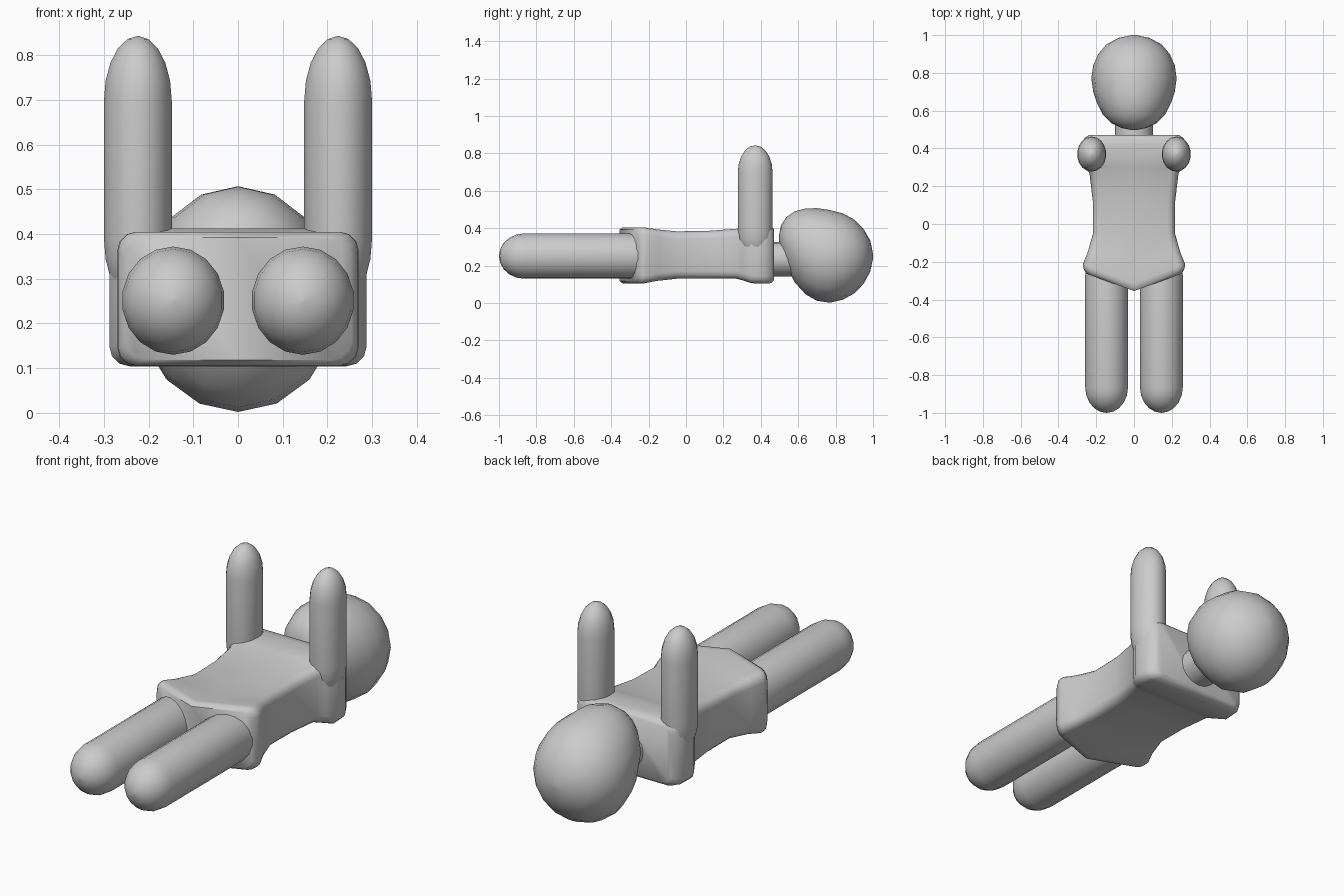
import bpy
from math import sin, cos, pi

if "Cube" in bpy.data.objects:
    bpy.data.objects.remove(bpy.data.objects["Cube"])


def loft(name, rings, angle):
    """Skin equal-length rings; every ring runs from top middle round to bottom middle and back."""
    n = len(rings[0])
    verts = [p for r in rings for p in r]
    faces = []
    for k in range(len(rings) - 1):
        for i in range(n):
            j = (i + 1) % n
            faces.append((k * n + i, k * n + j, (k + 1) * n + j, (k + 1) * n + i))
    # end caps in two halves so a V-shaped end stays crisp
    h, last = n // 2, (len(rings) - 1) * n
    faces.append(tuple(range(h, -1, -1)))
    faces.append((0,) + tuple(range(n - 1, h - 1, -1)))
    faces.append(tuple(last + i for i in range(h + 1)))
    faces.append(tuple(last + i for i in range(h, n)) + (last,))
    me = bpy.data.meshes.new(name)
    me.from_pydata(verts, [], faces)
    ob = bpy.data.objects.new(name, me)
    bpy.context.collection.objects.link(ob)
    bpy.ops.object.select_all(action='DESELECT')
    ob.select_set(True)
    bpy.context.view_layer.objects.active = ob
    # consistent outward normals
    bpy.ops.object.mode_set(mode='EDIT')
    bpy.ops.mesh.select_all(action='SELECT')
    bpy.ops.mesh.normals_make_consistent(inside=False)
    bpy.ops.object.mode_set(mode='OBJECT')
    bpy.ops.object.shade_smooth_by_angle(angle=angle * pi / 180)
    return ob


def oval(cx, y, cz, rx, rz, n=16):
    return [(cx + rx * sin(2 * pi * i / n), y, cz + rz * cos(2 * pi * i / n)) for i in range(n)]


def capsule(name, start, end, cap0, cap1, ra, rb, place, n=18):
    """Round-ended rod; place(a, b, t) maps section and length to world space."""
    steps = [i * pi / 10 for i in range(6)]
    prof = [(start + cap0 * (1 - sin(t)), max(cos(t), .02)) for t in reversed(steps)]
    prof += [(end - cap1 * (1 - sin(t)), max(cos(t), .02)) for t in steps]
    rings = [[place(ra * s * sin(2 * pi * i / n), rb * s * cos(2 * pi * i / n), t)
              for i in range(n)] for t, s in prof]
    loft(name, rings, 50)


def body_ring(yc, v, w, zlo, zhi, r):
    """Rounded box section, swept back at the sides by v."""
    cz, hh = (zlo + zhi) / 2, (zhi - zlo) / 2
    half = [(0, hh)]
    for k in range(4):
        t = k * pi / 6
        half.append((w - r + r * sin(t), hh - r + r * cos(t)))
    for k in range(4):
        t = pi / 2 + k * pi / 6
        half.append((w - r + r * sin(t), -hh + r + r * cos(t)))
    half.append((0, -hh))
    pts = half + [(-x, z) for x, z in half[-2:0:-1]]
    return [(x, yc + v * abs(x) / w, cz + z) for x, z in pts]


# torso: hips with a V front, narrow waist, wide shoulders
torso = [
    (-.355, .092, .253, .118, .392, .045),
    (-.340, .105, .268, .105, .405, .042),
    (-.315, .105, .270, .105, .405, .042),
    (-.200, .05, .245, .118, .394, .04),
    (-.050, 0, .217, .130, .383, .04),
    (.120, 0, .218, .130, .386, .04),
    (.270, 0, .236, .130, .397, .04),
    (.300, 0, .258, .122, .405, .04),
    (.350, 0, .287, .106, .412, .04),
    (.420, 0, .282, .104, .412, .04),
    (.455, 0, .262, .106, .408, .04),
    (.470, 0, .240, .122, .395, .035),
]
loft("torso", [body_ring(*s) for s in torso], 50)

# neck
loft("neck", [oval(0, y, .235, .1, .092) for y in (.44, .60)], 50)

# head: y, half width, low z, high z
head = [
    (.497, .012, .335, .360), (.508, .065, .280, .415), (.535, .122, .200, .458),
    (.580, .165, .112, .490), (.640, .196, .046, .506), (.700, .216, .012, .507),
    (.770, .226, .002, .497), (.840, .216, .018, .479), (.900, .189, .052, .446),
    (.950, .147, .103, .395), (.985, .083, .168, .335), (1.0, .012, .238, .264),
]
loft("head", [oval(0, y, (a + b) / 2, w, (b - a) / 2) for y, w, a, b in head], 60)

# arms point up, legs point forward
for side, sx in (("left", -1), ("right", 1)):
    ax, lx = sx * .224, sx * .145
    capsule(side + "_arm", .24, .843, .15, .145, .077, .093,
            lambda a, b, t: (ax + a, .37 + b, t))
    capsule(side + "_leg", .14, 1.0, .13, .135, .115, .121,
            lambda a, b, t: (lx + a, -t, .251 + b))
